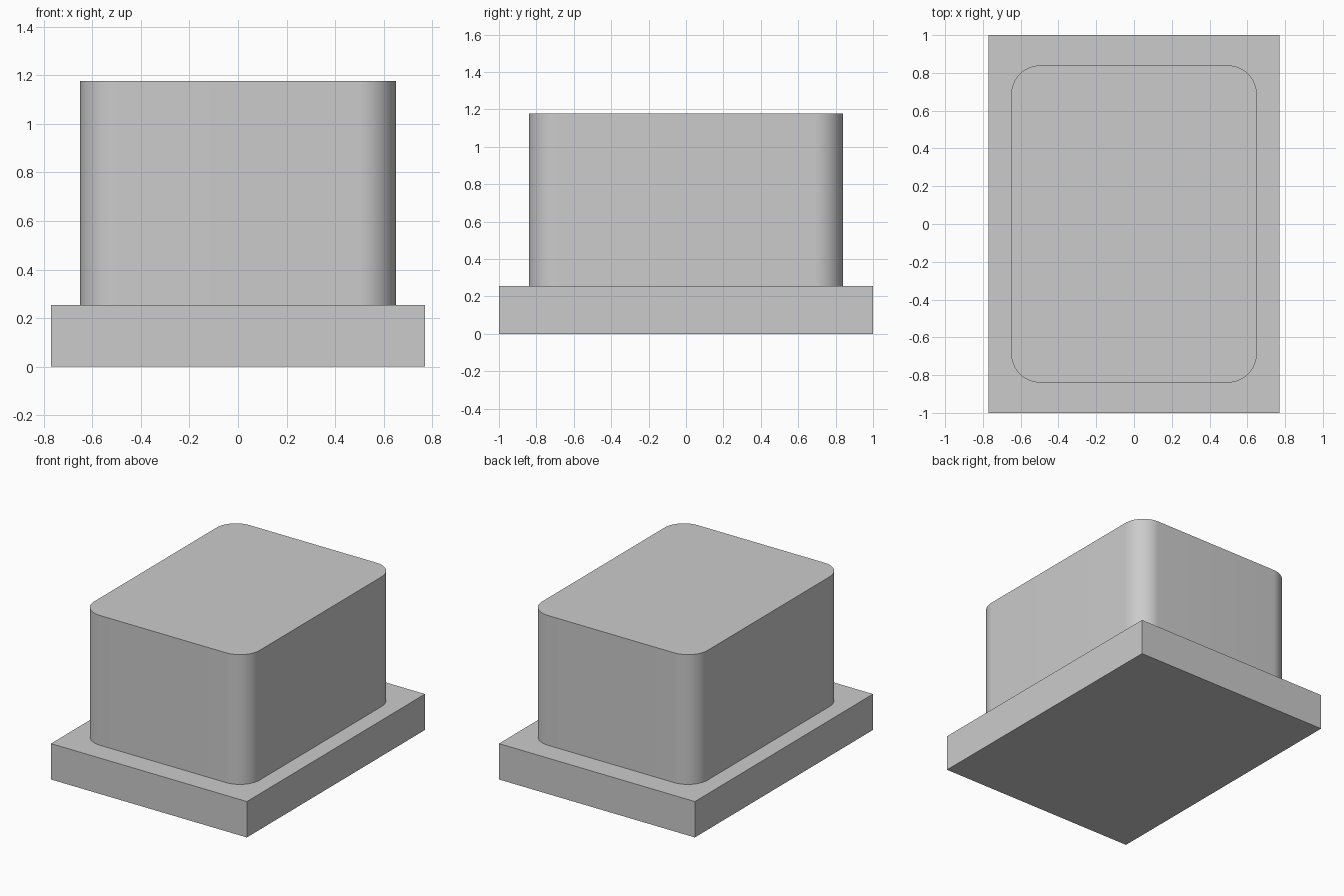
import bpy
import math

cube = bpy.data.objects.get("Cube")
if cube:
    bpy.data.objects.remove(cube, do_unlink=True)

BASE_HALF = (0.77, 1.0)
BODY_HALF = (0.65, 0.84)
BASE_TOP, BODY_TOP = 0.255, 1.177
CORNER_RADIUS, CORNER_STEPS = 0.155, 16

grey = bpy.data.materials.new("plain_grey")
grey.use_nodes = True
colour = (0.6, 0.6, 0.6, 1.0)
grey.diffuse_color = colour
grey.node_tree.nodes["Principled BSDF"].inputs["Base Color"].default_value = colour


def rectangle(half, radius=0.0, steps=0):
    """Counter-clockwise outline, with corners rounded when a radius is given."""
    points = []
    for i, (sx, sy) in enumerate([(1, 1), (-1, 1), (-1, -1), (1, -1)]):
        for k in range(steps + 1):
            angle = math.pi / 2 * (i + k / max(steps, 1))
            points.append((sx * (half[0] - radius) + radius * math.cos(angle),
                           sy * (half[1] - radius) + radius * math.sin(angle)))
    return points


def prism(name, outline, bottom, top):
    """Extrude an outline between two heights into a closed solid."""
    n = len(outline)
    verts = [(x, y, z) for z in (bottom, top) for x, y in outline]
    faces = [list(reversed(range(n))), list(range(n, 2 * n))]
    faces += [(i, (i + 1) % n, n + (i + 1) % n, n + i) for i in range(n)]
    mesh = bpy.data.meshes.new(name)
    mesh.from_pydata(verts, [], faces)
    mesh.materials.append(grey)
    obj = bpy.data.objects.new(name, mesh)
    bpy.context.collection.objects.link(obj)
    return obj


# Flat rectangular plate
prism("base_plate", rectangle(BASE_HALF), 0.0, BASE_TOP)

# Upright block with rounded vertical corners
block = prism("rounded_block", rectangle(BODY_HALF, CORNER_RADIUS, CORNER_STEPS),
              BASE_TOP, BODY_TOP)
bpy.ops.object.select_all(action="DESELECT")
block.select_set(True)
bpy.context.view_layer.objects.active = block
bpy.ops.object.shade_smooth_by_angle(angle=math.radians(30))
